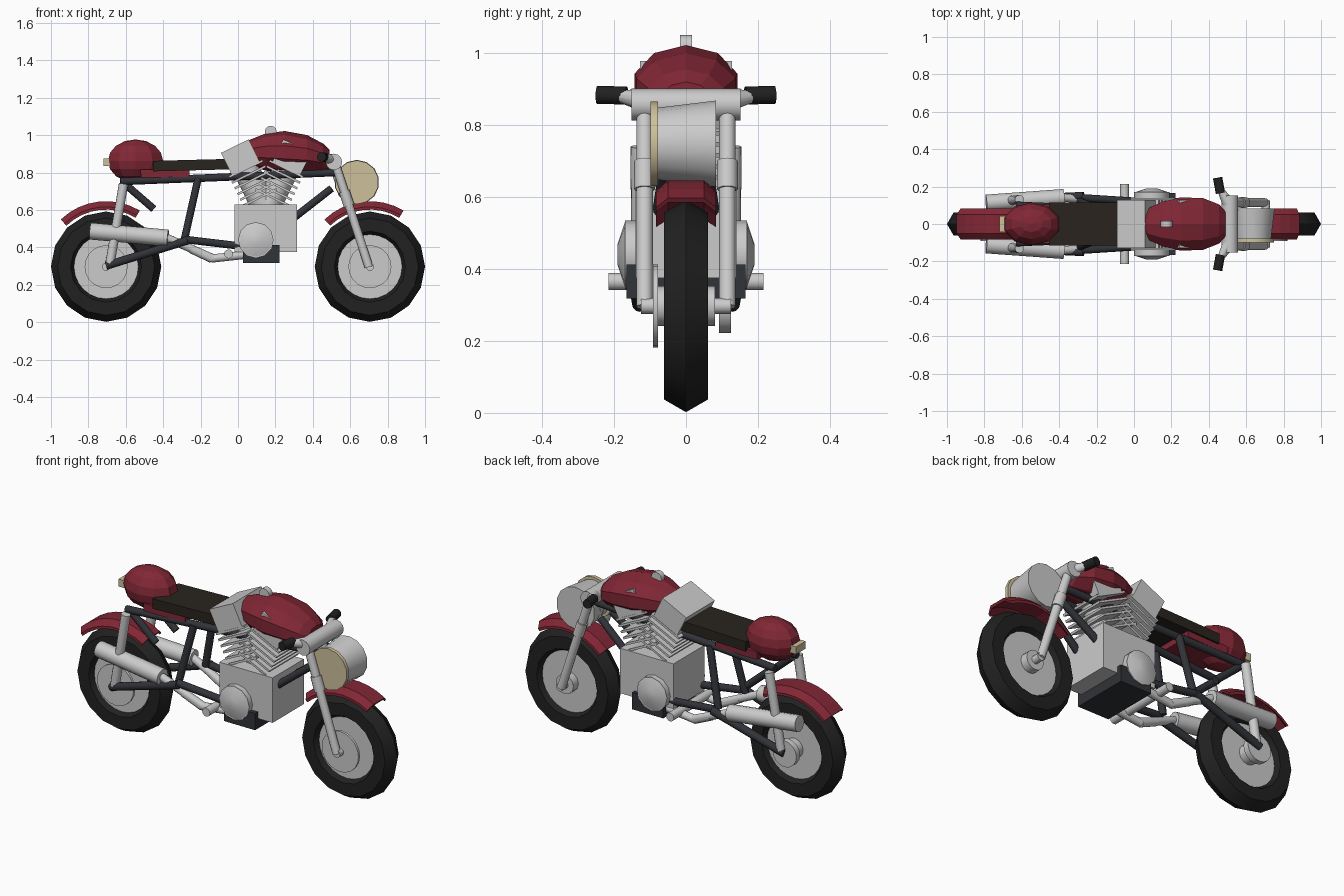
import bpy, bmesh, math
from mathutils import Vector, Matrix

if "Cube" in bpy.data.objects:
    bpy.data.objects.remove(bpy.data.objects["Cube"])


def mat(name, col):
    m = bpy.data.materials.new(name)
    m.diffuse_color = (*col, 1)
    m.use_nodes = True
    m.node_tree.nodes["Principled BSDF"].inputs["Base Color"].default_value = m.diffuse_color
    return m


RED = mat("red_paint", (0.22, 0.02, 0.035))
BLACK = mat("rubber", (0.015, 0.015, 0.015))
DARK = mat("dark_frame", (0.03, 0.033, 0.04))
BROWN = mat("seat_leather", (0.022, 0.017, 0.013))
LENS = mat("lens", (0.62, 0.53, 0.33))


def finish(name, bm, m=None, smooth=False):
    bmesh.ops.recalc_face_normals(bm, faces=bm.faces)
    me = bpy.data.meshes.new(name)
    bm.to_mesh(me)
    bm.free()
    ob = bpy.data.objects.new(name, me)
    bpy.context.collection.objects.link(ob)
    if m:
        me.materials.append(m)
    if smooth:
        bpy.ops.object.select_all(action='DESELECT')
        ob.select_set(True)
        bpy.context.view_layer.objects.active = ob
        bpy.ops.object.shade_smooth_by_angle(angle=math.radians(40))
    return ob


def rod(name, p, q, r, r2=None, m=None, n=12):
    p, q = Vector(p), Vector(q)
    d = q - p
    M = Matrix.Translation((p + q) / 2) @ d.to_track_quat('Z', 'Y').to_matrix().to_4x4()
    bm = bmesh.new()
    bmesh.ops.create_cone(bm, cap_ends=True, segments=n, radius1=r,
                          radius2=r if r2 is None else r2, depth=d.length, matrix=M)
    return finish(name, bm, m, True)


def box(name, c, size, m=None, tilt=0):
    bm = bmesh.new()
    M = Matrix.Translation(c) @ Matrix.Rotation(tilt, 4, 'Y') @ Matrix.Diagonal((*size, 1))
    bmesh.ops.create_cube(bm, size=1, matrix=M)
    return finish(name, bm, m)


def loft(name, rings, m=None):
    bm = bmesh.new()
    vs = [[bm.verts.new(p) for p in r] for r in rings]
    n = len(vs[0])
    for a, b in zip(vs, vs[1:]):
        for i in range(n):
            j = (i + 1) % n
            bm.faces.new((a[i], a[j], b[j], b[i]))
    bm.faces.new(vs[0])
    bm.faces.new(vs[-1])
    return finish(name, bm, m)


WZ = 0.297
SIDES = (("right", -1), ("left", 1))

# wheels, brake discs and fenders
for end, wx in (("front", 0.705), ("rear", -0.705)):
    bpy.ops.mesh.primitive_torus_add(major_segments=16, minor_segments=6, major_radius=0.225,
                                     minor_radius=0.07, location=(wx, 0, WZ),
                                     rotation=(math.pi / 2, 0, 0))
    tire = bpy.context.object
    tire.name = end + "_tire"
    tire.data.materials.append(BLACK)
    bpy.ops.object.shade_smooth_by_angle(angle=math.radians(40))
    rod(end + "_rim", (wx, -0.035, WZ), (wx, 0.035, WZ), 0.172, n=24)
    rod(end + "_hub", (wx, -0.08, WZ), (wx, 0.08, WZ), 0.055)
    rod(end + "_brake_disc", (wx, -0.092, WZ), (wx, -0.078, WZ), 0.115, n=20)
    rod(end + "_axle", (wx, -0.125, WZ), (wx, 0.125, WZ), 0.022)
    prof = [(-0.083, 0.305), (-0.05, 0.335), (0.05, 0.335), (0.083, 0.305),
            (0.083, 0.32), (0.05, 0.35), (-0.05, 0.35), (-0.083, 0.32)]
    rings = []
    for i in range(9):
        a = math.radians(59 + 75 * i / 8)
        rings.append([(wx + r * math.cos(a), y, WZ + r * math.sin(a)) for y, r in prof])
    loft(end + "_fender", rings, RED)
rod("rear_sprocket", (-0.705, 0.092, WZ), (-0.705, 0.125, WZ), 0.075, n=16)

# parts that come in mirrored pairs
for side, s in SIDES:
    def pair(name, p, q, r, r2=None, m=None):
        rod(side + "_" + name, (p[0], s * p[1], p[2]), (q[0], s * q[1], q[2]), r, r2, m)

    # fork, handlebar and grips
    pair("fork", (0.70, 0.115, 0.295), (0.52, 0.115, 0.85), 0.023)
    pair("fork_collar", (0.594, 0.115, 0.622), (0.568, 0.115, 0.70), 0.029)
    pair("handlebar", (0.51, 0.10, 0.865), (0.447, 0.21, 0.885), 0.035, 0.012)
    pair("grip", (0.462, 0.165, 0.882), (0.447, 0.247, 0.884), 0.025, None, BLACK)
    # rear suspension
    pair("shock", (-0.685, 0.125, 0.31), (-0.612, 0.13, 0.74), 0.025)
    pair("swing_arm", (-0.705, 0.128, 0.302), (-0.27, 0.15, 0.437), 0.022, None, DARK)
    # frame tubes
    pair("top_rail", (-0.63, 0.10, 0.752), (0.52, 0.05, 0.80), 0.02, None, DARK)
    pair("rear_down_tube", (-0.213, 0.09, 0.77), (-0.287, 0.12, 0.44), 0.02, None, DARK)
    pair("lower_rail", (-0.28, 0.14, 0.442), (0.03, 0.12, 0.405), 0.02, None, DARK)
    pair("front_down_tube", (0.50, 0.05, 0.715), (0.25, 0.08, 0.52), 0.02, None, DARK)
    pair("rear_strut", (-0.60, 0.09, 0.735), (-0.45, 0.09, 0.605), 0.02, None, DARK)
    # exhaust
    pair("exhaust_front", (0.08, 0.12, 0.365), (-0.145, 0.12, 0.34), 0.022)
    pair("exhaust_mid", (-0.14, 0.12, 0.338), (-0.25, 0.13, 0.39), 0.022)
    pair("exhaust_rear", (-0.13, 0.12, 0.34), (-0.39, 0.142, 0.455), 0.022)
    pair("muffler", (-0.375, 0.142, 0.45), (-0.79, 0.112, 0.487), 0.045)
    # engine side cover
    pair("engine_cover", (0.095, 0.12, 0.44), (0.095, 0.17, 0.44), 0.095)
    pair("engine_cover_cap", (0.095, 0.17, 0.44), (0.095, 0.19, 0.44), 0.09, 0.03)

# engine block, pan and foot pegs
box("crankcase", (0.148, 0, 0.502), (0.335, 0.28, 0.255))
box("oil_pan", (0.125, 0, 0.365), (0.195, 0.33, 0.095), DARK)
rod("foot_pegs", (-0.05, -0.215, 0.365), (-0.05, 0.215, 0.365), 0.024)

# two cylinders in a V, with cooling fins and heads
for end, s in (("rear", -1), ("front", 1)):
    t = s * math.radians(26)
    at = lambda d: (0.15 + d * math.sin(t), 0, 0.60 + d * math.cos(t))
    rod(end + "_cylinder", at(0), at(0.27), 0.07)
    for i in range(6):
        box(f"{end}_fin_{i}", at(0.075 + 0.034 * i), (0.2, 0.26, 0.012), None, t)
    box(end + "_cylinder_head", at(0.31), (0.165, 0.256, 0.14), None, t)

# tank: (x, half width, bottom, top)
rings = []
for x, w, lo, hi in [(-0.05, 0.006, 0.895, 0.91), (0.05, 0.075, 0.84, 0.97),
                     (0.15, 0.125, 0.81, 1.01), (0.25, 0.15, 0.795, 1.022),
                     (0.37, 0.145, 0.795, 1.0), (0.455, 0.11, 0.80, 0.955),
                     (0.49, 0.07, 0.82, 0.92)]:
    c, h = (lo + hi) / 2, (hi - lo) / 2
    rings.append([(x, w * math.cos(k * math.pi / 5 + math.pi / 2),
                   c + h * math.sin(k * math.pi / 5 + math.pi / 2)) for k in range(10)])
loft("tank", rings, RED)
rod("tank_cap", (0.175, -0.016, 1.018), (0.175, 0.016, 1.018), 0.032)

# seat, base, tail cowl and tail light
box("seat", (-0.24, 0, 0.84), (0.43, 0.23, 0.056), BROWN, math.radians(-1.5))
box("seat_base", (-0.39, 0, 0.797), (0.26, 0.21, 0.045), RED, math.radians(-1.5))
bm = bmesh.new()
bmesh.ops.create_uvsphere(bm, u_segments=10, v_segments=8, radius=1,
                          matrix=Matrix.Translation((-0.548, 0, 0.862)) @ Matrix.Diagonal((0.155, 0.115, 0.115, 1)))
finish("tail_cowl", bm, RED)
box("tail_light", (-0.69, 0, 0.855), (0.06, 0.085, 0.042), LENS)

# handlebar clamp, lower yoke and headlight
rod("handlebar_clamp", (0.513, -0.152, 0.857), (0.513, 0.152, 0.857), 0.044)
rod("head_tube", (0.57, 0, 0.68), (0.513, 0, 0.857), 0.03)
rod("headlight_shell", (0.635, -0.08, 0.748), (0.635, 0.083, 0.748), 0.1, 0.12, n=14)
rod("headlight_lens", (0.635, -0.098, 0.748), (0.635, -0.078, 0.748), 0.117, None, LENS, 14)
